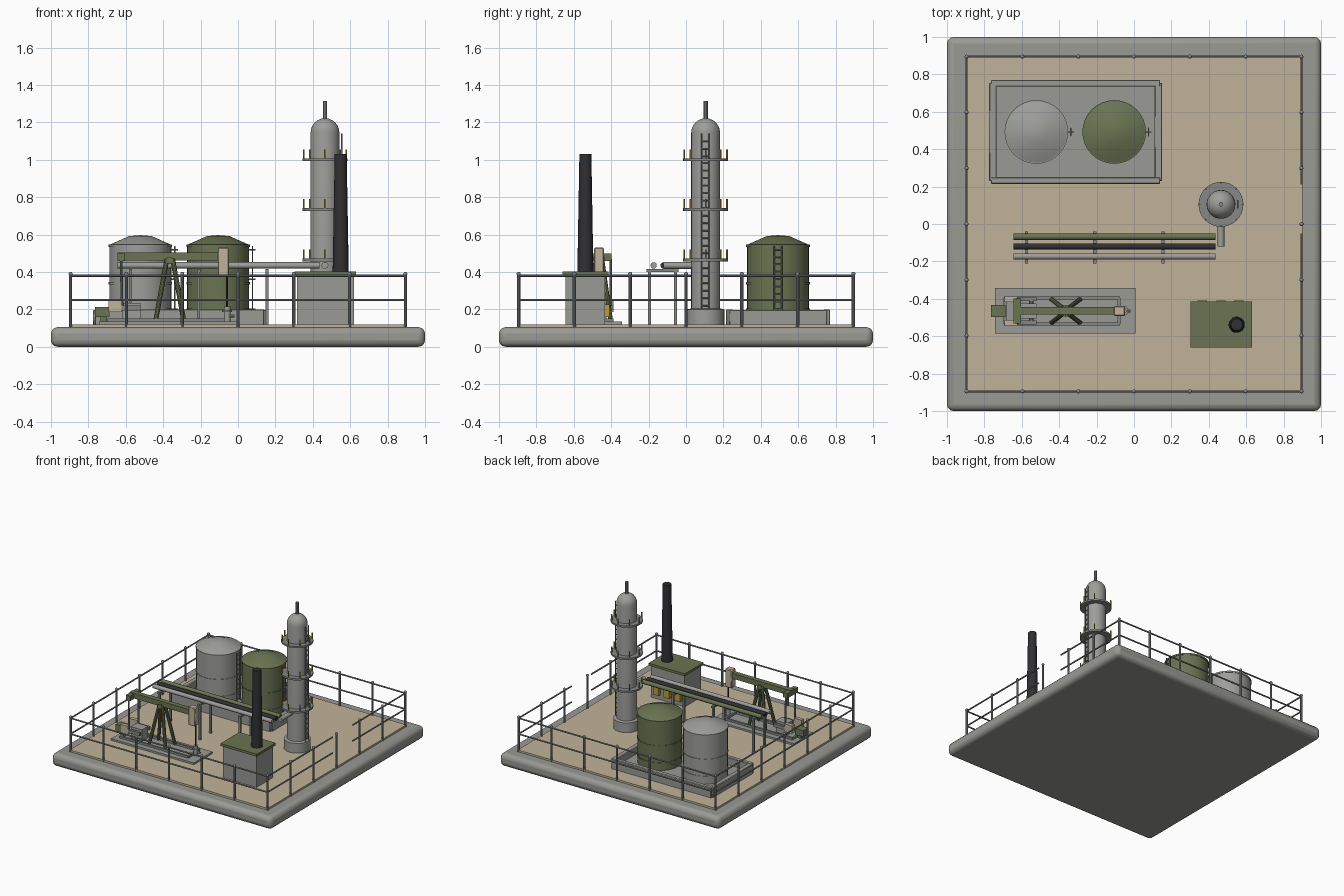
import bpy, bmesh, math
from mathutils import Vector, Matrix

if "Cube" in bpy.data.objects:
    bpy.data.objects.remove(bpy.data.objects["Cube"], do_unlink=True)


def material(name, rgb):
    m = bpy.data.materials.new(name)
    m.use_nodes = True
    m.diffuse_color = (*rgb, 1)
    m.node_tree.nodes["Principled BSDF"].inputs["Base Color"].default_value = (*rgb, 1)
    return m


concrete = material("concrete", (0.32, 0.325, 0.30))
sand = material("sand", (0.53, 0.45, 0.32))
steel = material("steel", (0.34, 0.34, 0.325))
rail_grey = material("rail_grey", (0.24, 0.25, 0.25))
olive = material("olive", (0.145, 0.175, 0.085))
dark = material("dark_iron", (0.03, 0.03, 0.034))
cream = material("cream", (0.52, 0.45, 0.33))
yellow = material("yellow", (0.50, 0.35, 0.04))


class Part:
    """Collects simple solids into one mesh object."""

    def __init__(self):
        self.bm = bmesh.new()

    def box(self, lo, hi):
        lo, hi = Vector(lo), Vector(hi)
        mat = Matrix.Translation((lo + hi) / 2) @ Matrix.Diagonal((*(hi - lo), 1))
        bmesh.ops.create_cube(self.bm, size=1, matrix=mat)
        return self

    def rod(self, a, b, r, r2=None, sides=10):
        a, b = Vector(a), Vector(b)
        d = b - a
        mat = Matrix.Translation((a + b) / 2) @ d.to_track_quat('Z', 'Y').to_matrix().to_4x4()
        bmesh.ops.create_cone(self.bm, cap_ends=True, segments=sides, radius1=r,
                              radius2=r if r2 is None else r2, depth=d.length, matrix=mat)
        return self

    def ball(self, c, r):
        bmesh.ops.create_uvsphere(self.bm, u_segments=10, v_segments=6, radius=r,
                                  matrix=Matrix.Translation(c))
        return self

    def lathe(self, x, y, profile, sides=32):
        pts = [self.bm.verts.new((x + r, y, z)) for r, z in profile]
        edges = [self.bm.edges.new(p) for p in zip(pts, pts[1:])]
        bmesh.ops.spin(self.bm, geom=pts + edges, cent=(x, y, 0), axis=(0, 0, 1),
                       angle=math.tau, steps=sides)
        bmesh.ops.remove_doubles(self.bm, verts=self.bm.verts, dist=0.0002)
        return self

    def ladder(self, x, y, z0, z1, step):
        for s in (-0.02, 0.02):
            self.rod((x, y + s, z0), (x, y + s, z1), 0.004, sides=6)
        for i in range(int((z1 - z0) / step)):
            z = z0 + step * (i + 0.5)
            self.rod((x, y - 0.02, z), (x, y + 0.02, z), 0.004, sides=6)
        return self

    def done(self, name, mat, bevel=0, segments=2):
        bmesh.ops.recalc_face_normals(self.bm, faces=self.bm.faces)
        me = bpy.data.meshes.new(name)
        self.bm.to_mesh(me)
        self.bm.free()
        me.materials.append(mat)
        ob = bpy.data.objects.new(name, me)
        bpy.context.collection.objects.link(ob)
        if bevel:
            mod = ob.modifiers.new("bevel", 'BEVEL')
            mod.width, mod.segments = bevel, segments
        bpy.ops.object.select_all(action='DESELECT')
        ob.select_set(True)
        bpy.context.view_layer.objects.active = ob
        bpy.ops.object.shade_smooth_by_angle(angle=math.radians(35))
        return ob


# Ground
Part().box((-1, -1, 0), (1, 1, 0.105)).done("base_slab", concrete, 0.035, 3)
Part().box((-0.9, -0.9, 0.09), (0.9, 0.9, 0.12)).done("sand_yard", sand)

# Perimeter railing with an opening on the left side
E = 0.895
fence = Part()
steps = [i * 0.3 * E / 0.9 for i in range(-3, 4)]
spots = {(x, s * E) for x in steps for s in (-1, 1)} | {(s * E, y) for y in steps for s in (-1, 1)}
for x, y in sorted(spots):
    if x == max(steps) and abs(y) < 0.01:
        continue
    fence.rod((x, y, 0.1), (x, y, 0.39), 0.009).ball((x, y, 0.39), 0.011)
for z in (0.25, 0.38):
    for a, b in [((-E, -E), (E, -E)), ((-E, E), (E, E)), ((-E, -E), (-E, E)),
                 ((E, -E), (E, -0.05)), ((E, 0.21), (E, E))]:
        fence.rod((*a, z), (*b, z), 0.006)
fence.done("perimeter_railing", rail_grey)

# Containment bund
bund = Part().box((-0.76, 0.23, 0.115), (0.135, 0.755, 0.14))
for y in (0.215, 0.735):
    bund.box((-0.765, y, 0.115), (0.14, y + 0.035, 0.2))
for x in (-0.775, 0.11):
    bund.box((x, 0.23, 0.115), (x + 0.04, 0.755, 0.198))
bund.done("tank_bund", concrete, 0.004, 1)

# Storage tanks
for name, x, mat in (("steel_tank", -0.522, steel), ("olive_tank", -0.106, olive)):
    y = 0.492
    Part().lathe(x, y, [(0, 0.13), (0.166, 0.13), (0.166, 0.545), (0.06, 0.592),
                        (0, 0.597)]).done(name, mat)
    bands = Part()
    for z in (0.2, 0.34, 0.54):
        bands.lathe(x, y, [(0.16, z - 0.006), (0.17, z - 0.006), (0.17, z + 0.006), (0.16, z + 0.006)])
    bands.done(name + "_bands", mat)
    lad = Part().ladder(x + 0.184, y, 0.14, 0.54, 0.04)
    for z in (0.2, 0.36, 0.52):
        lad.rod((x + 0.16, y, z), (x + 0.2, y, z), 0.004, sides=6)
    lad.done(name + "_ladder", rail_grey)

# Distillation column
cx, cy = 0.465, 0.105
dome = [(0.077 * math.cos(a), 1.145 + 0.077 * math.sin(a))
        for a in (math.pi / 2 * i / 6 for i in range(7))]
Part().lathe(cx, cy, [(0, 0.11), (0.1, 0.11), (0.1, 0.2), (0.077, 0.205)] + dome).done("column", steel)
Part().rod((cx, cy, 1.2), (cx, cy, 1.315), 0.012).done("column_vent", rail_grey)
Part().ladder(cx + 0.09, cy, 0.2, 1.14, 0.04).done("column_ladder", rail_grey)
decks, posts = Part(), Part()
for z in (0.465, 0.735, 1.0):
    decks.lathe(cx, cy, [(0.07, z - 0.008), (0.12, z - 0.008), (0.12, z + 0.006), (0.07, z + 0.006)])
    for i in range(8):
        a = math.tau * i / 8
        x, y = cx + 0.114 * math.cos(a), cy + 0.114 * math.sin(a)
        posts.rod((x, y, z - 0.005), (x, y, z + 0.055), 0.0045, sides=6)
decks.done("column_decks", rail_grey)
posts.done("column_deck_posts", yellow)

# Pipe rack
rack = Part()
for x in (-0.575, -0.21, 0.155):
    rack.box((x - 0.009, -0.21, 0.4), (x + 0.009, -0.04, 0.416))
    for y in (-0.195, -0.055):
        rack.box((x - 0.008, y - 0.008, 0.11), (x + 0.008, y + 0.008, 0.405))
rack.done("pipe_rack", rail_grey)
for name, y, mat in (("olive_pipe", -0.068, olive), ("dark_pipe", -0.12, dark), ("steel_pipe", -0.173, steel)):
    Part().rod((-0.645, y, 0.435), (0.435, y, 0.435), 0.017, sides=14).done(name, mat)
Part().rod((cx, -0.12, 0.435), (cx, 0.06, 0.435), 0.018, sides=14).done("column_feed_pipe", steel)

# Generator shed and stack
Part().box((0.315, -0.645, 0.11), (0.62, -0.432, 0.385)).done("generator_shed", concrete)
Part().box((0.302, -0.66, 0.382), (0.632, -0.415, 0.402)).done("shed_roof", olive)
Part().rod((0.549, -0.538, 0.4), (0.549, -0.538, 1.03), 0.043, 0.032, 20).done("exhaust_stack", dark)
panels = Part()
for x in (0.365, 0.465, 0.56):
    panels.box((x - 0.025, -0.435, 0.16), (x + 0.025, -0.41, 0.225))
panels.done("yellow_panels", yellow)

# Pump jack: base and skid
py = -0.465
Part().box((-0.742, -0.586, 0.11), (0.008, -0.342, 0.135)).done("pump_pad", concrete)
skid = Part()
for y in (-0.535, -0.395):
    skid.box((-0.695, y - 0.008, 0.13), (-0.075, y + 0.008, 0.152))
for x in (-0.69, -0.08):
    skid.box((x - 0.008, -0.535, 0.13), (x + 0.008, -0.395, 0.152))
skid.done("pump_skid", rail_grey)

# Pump jack: walking beam, frame and head
beam = Part().box((-0.645, py - 0.02, 0.462), (-0.08, py + 0.02, 0.505))
beam.box((-0.645, py - 0.068, 0.46), (-0.605, py + 0.068, 0.5)).done("walking_beam", olive)
legs = Part()
for sx in (-1, 1):
    for sy in (-1, 1):
        legs.rod((-0.365 + 0.015 * sx, py + 0.015 * sy, 0.47),
                 (-0.365 + 0.075 * sx, py + 0.062 * sy, 0.14), 0.013)
legs.rod((-0.365, py - 0.03, 0.462), (-0.365, py + 0.03, 0.462), 0.02)
legs.done("support_legs", olive)
Part().box((-0.108, py - 0.026, 0.38), (-0.048, py + 0.026, 0.53)).done("pump_head", cream, 0.005, 1)

# Pump jack: drive
Part().box((-0.62, py - 0.04, 0.14), (-0.52, py + 0.04, 0.235)).done("gearbox", steel)
Part().box((-0.765, py - 0.032, 0.16), (-0.688, py + 0.032, 0.213)).box(
    (-0.735, py - 0.02, 0.13), (-0.7, py + 0.02, 0.165)).done("pump_motor", olive)
arms, weights = Part(), Part()
for s in (-1, 1):
    y = py + 0.062 * s
    arms.rod((-0.625, y, 0.47), (-0.62, y, 0.215), 0.007)
    arms.box((-0.64, y - 0.01, 0.195), (-0.52, y + 0.01, 0.222))
    weights.box((-0.692, y - 0.015, 0.185), (-0.622, y + 0.015, 0.25))
arms.rod((-0.55, py - 0.065, 0.208), (-0.55, py + 0.065, 0.208), 0.012)
arms.done("crank_arms", rail_grey)
weights.done("counterweights", cream)

# Wellhead
wx = -0.058
Part().rod((wx, py, 0.2), (wx, py, 0.39), 0.006).done("polished_rod", dark)
well = Part().rod((wx, py, 0.13), (wx, py, 0.215), 0.018, sides=14)
well.rod((wx, py, 0.185), (wx, py, 0.195), 0.027, sides=14)
well.rod((wx, py, 0.165), (-0.018, py, 0.165), 0.008).done("wellhead", steel)
